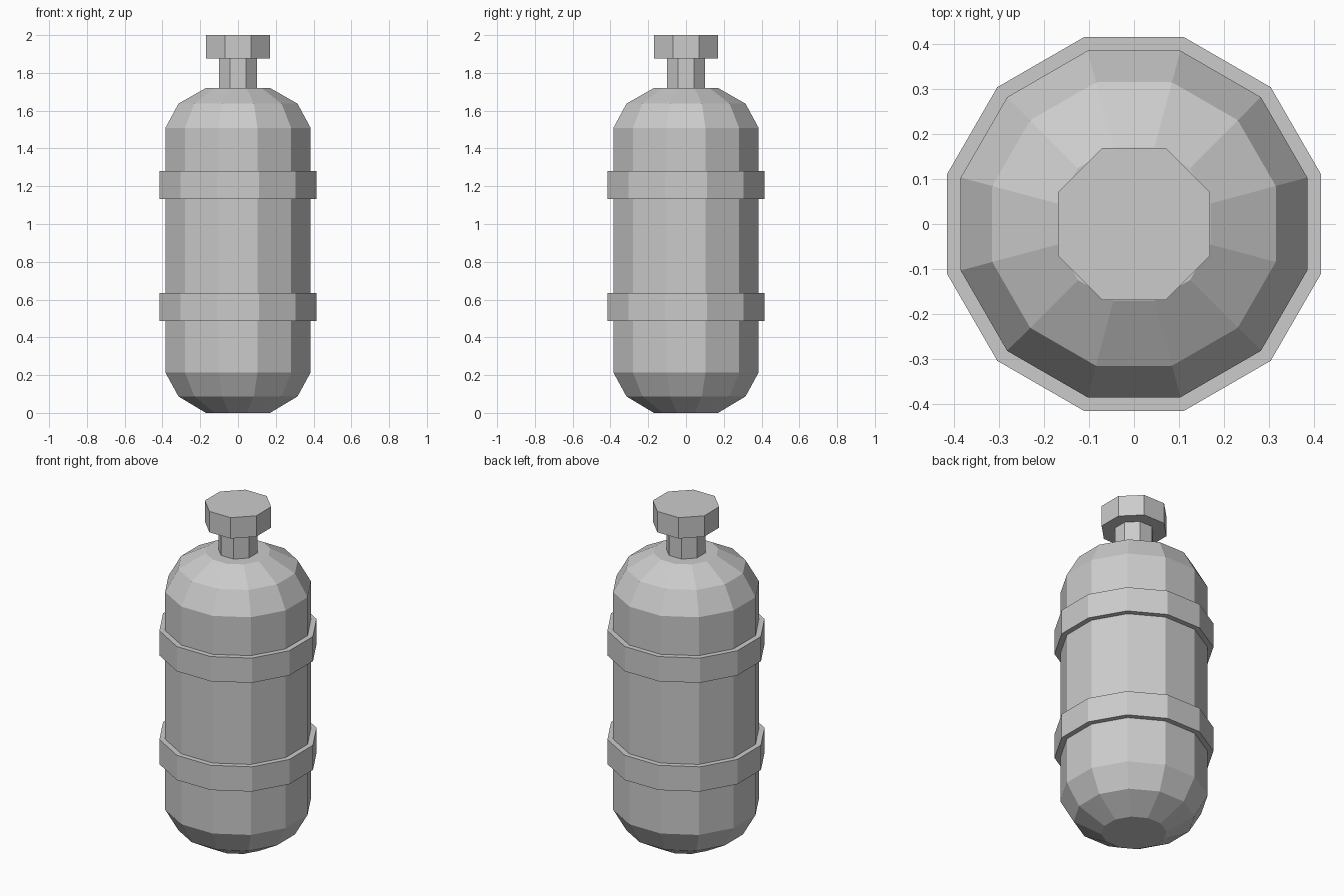
import bpy
import bmesh
from math import cos, sin, pi

if "Cube" in bpy.data.objects:
    bpy.data.objects.remove(bpy.data.objects["Cube"])


def lathe(name, profile, sides):
    """Flat-faced closed solid from (apothem, z) rings, flats facing the axes."""
    bm = bmesh.new()
    rings = []
    for apothem, z in profile:
        r = apothem / cos(pi / sides)
        angles = [(i + 0.5) * 2 * pi / sides for i in range(sides)]
        rings.append([bm.verts.new((r * cos(a), r * sin(a), z)) for a in angles])
    for low, high in zip(rings, rings[1:]):
        for i in range(sides):
            j = (i + 1) % sides
            bm.faces.new((low[i], low[j], high[j], high[i]))
    bm.faces.new(rings[0][::-1])
    bm.faces.new(rings[-1])
    mesh = bpy.data.meshes.new(name)
    bm.to_mesh(mesh)
    bm.free()
    obj = bpy.data.objects.new(name, mesh)
    bpy.context.collection.objects.link(obj)
    return obj


# Tank body with chamfered, domed ends
lathe("tank_body", [(0.17, 0), (0.315, 0.087), (0.385, 0.215),
                    (0.385, 1.508), (0.315, 1.637), (0.17, 1.72)], 12)

# Two reinforcing bands
for name, z in (("lower_band", 0.487), ("upper_band", 1.133)):
    lathe(name, [(0.415, z), (0.415, z + 0.147)], 12)

# Valve neck and cap
lathe("valve_neck", [(0.1, 1.70), (0.1, 1.876)], 8)
lathe("valve_cap", [(0.169, 1.876), (0.169, 2.0)], 8)
